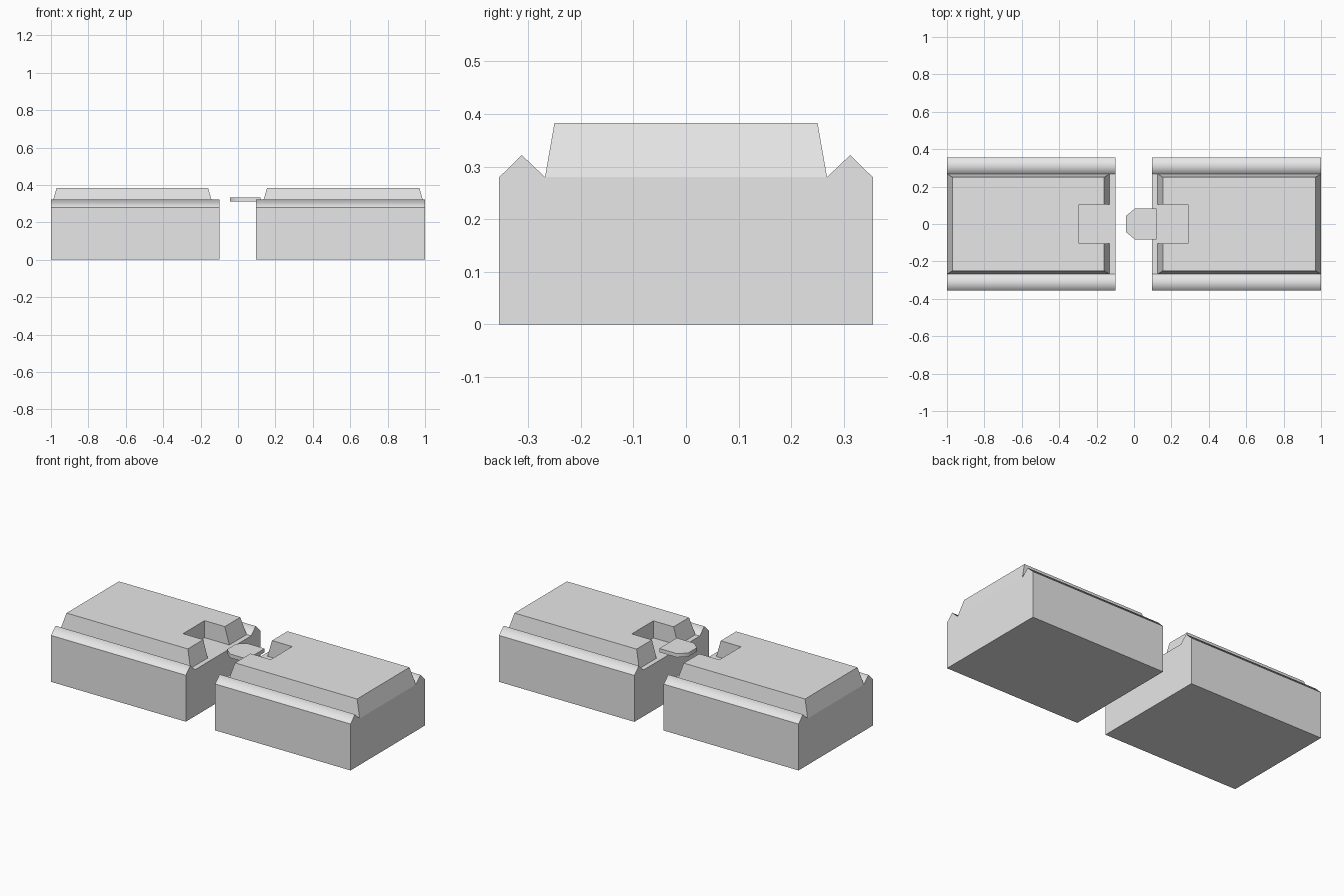
import bpy
import bmesh

if "Cube" in bpy.data.objects:
    bpy.data.objects.remove(bpy.data.objects["Cube"], do_unlink=True)

grey = bpy.data.materials.new("light_grey")
grey.use_nodes = True
colour = (0.8, 0.8, 0.8, 1)
grey.diffuse_color = colour
grey.node_tree.nodes["Principled BSDF"].inputs["Base Color"].default_value = colour

BASE_TOP = 0.28
DECK_TOP = 0.383


def loft(name, lower, upper, smooth_rule=lambda n: False, open_start=False):
    """Join two matching outlines into a solid."""
    bm = bmesh.new()
    a = [bm.verts.new(p) for p in lower]
    b = [bm.verts.new(p) for p in upper]
    start = bm.faces.new(a)
    bm.faces.new(b)
    for i in range(len(a)):
        j = (i + 1) % len(a)
        bm.faces.new((a[i], a[j], b[j], b[i]))
    bmesh.ops.recalc_face_normals(bm, faces=bm.faces[:])
    if open_start:
        bmesh.ops.delete(bm, geom=[start], context='FACES_ONLY')
    bm.normal_update()
    for face in bm.faces:
        face.smooth = smooth_rule(face.normal)
    mesh = bpy.data.meshes.new(name)
    bm.to_mesh(mesh)
    bm.free()
    mesh.materials.append(grey)
    obj = bpy.data.objects.new(name, mesh)
    bpy.context.collection.objects.link(obj)
    return obj


# Cross-section of a block with a rounded-looking rail along each long edge
half = [(0.355, 0), (0.355, BASE_TOP), (0.312, 0.322), (0.268, BASE_TOP)]
section = half + [(-y, z) for y, z in reversed(half)]


def deck_outline(outer, inner, notch, y, z):
    """Plan of the raised deck with a square notch in its inner end."""
    side = [(outer, y), (inner, y), (inner, 0.103), (notch, 0.103)]
    plan = side + [(x, -v) for x, v in reversed(side)]
    return [(x, v, z) for x, v in plan]


for label, sign, inner, deck_inner, notch in (
        ("right", -1, 0.10, 0.13, 0.295), ("left", 1, 0.096, 0.125, 0.29)):
    loft(label + "_block",
         [(sign * inner, y, z) for y, z in section],
         [(sign, y, z) for y, z in section],
         smooth_rule=lambda n: 0.3 < n.z < 0.95)
    loft(label + "_raised_deck",
         deck_outline(sign, sign * deck_inner, sign * notch, 0.268, BASE_TOP),
         deck_outline(sign * 0.97, sign * (deck_inner + 0.03), sign * notch,
                      0.25, DECK_TOP),
         open_start=True)

# Latch tongue reaching from the left block into the gap
edge = [(0.12, 0.083), (0.005, 0.083), (-0.043, 0.043)]
plan = edge + [(x, -y) for x, y in reversed(edge)]
loft("latch_tongue",
     [(x, y, 0.31) for x, y in plan],
     [(x, y, 0.333) for x, y in plan],
     smooth_rule=lambda n: abs(n.z) < 0.5 and n.x < 0.5)
